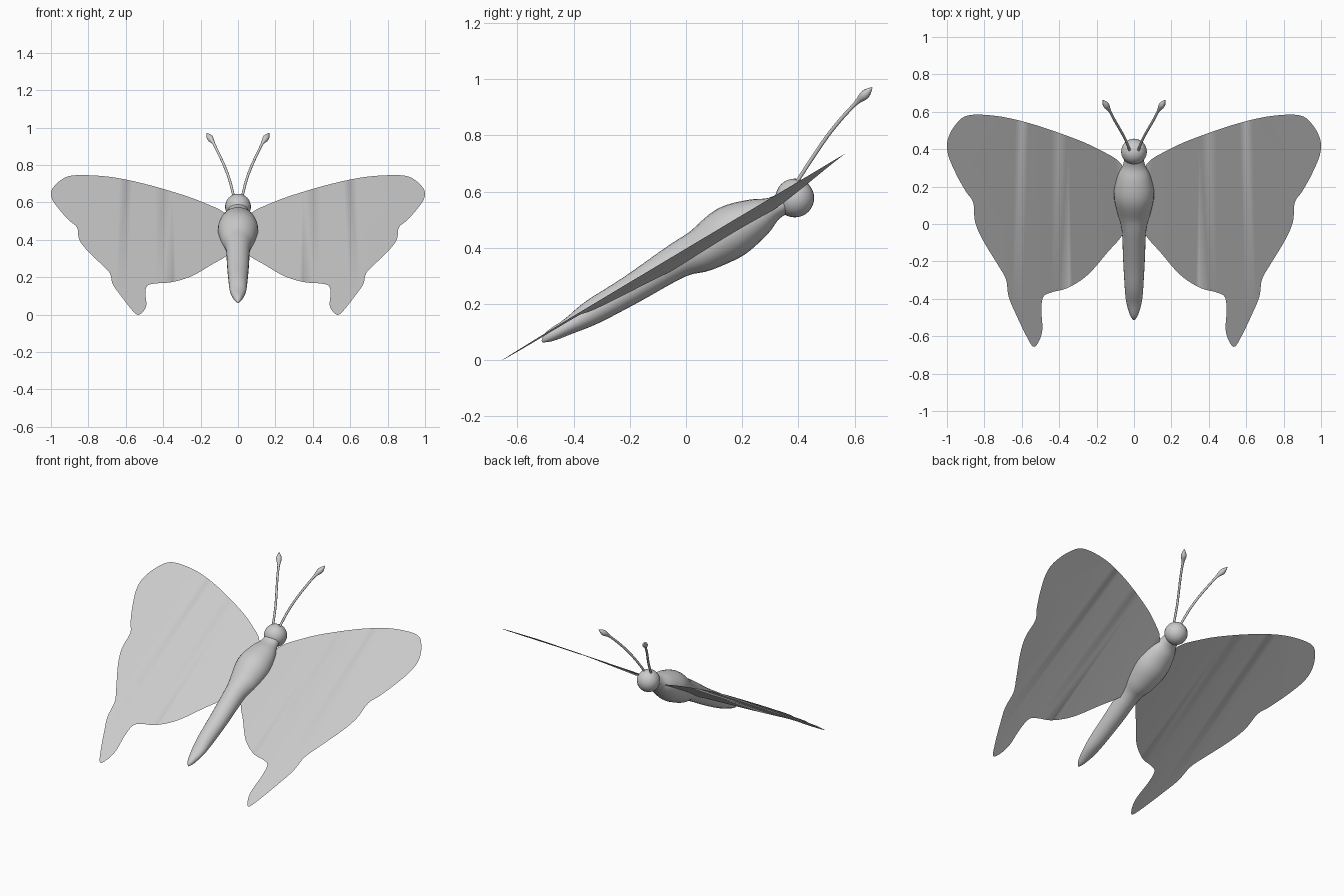
import bpy, bmesh, math
from mathutils import Vector

if "Cube" in bpy.data.objects:
    bpy.data.objects.remove(bpy.data.objects["Cube"], do_unlink=True)

grey = bpy.data.materials.new("light_grey")
grey.use_nodes = True
grey.diffuse_color = (0.6, 0.6, 0.6, 1)
grey.node_tree.nodes["Principled BSDF"].inputs["Base Color"].default_value = (0.6, 0.6, 0.6, 1)


def finish(name, bm, smooth=True):
    me = bpy.data.meshes.new(name)
    bm.to_mesh(me)
    bm.free()
    me.materials.append(grey)
    for p in me.polygons:
        p.use_smooth = smooth
    ob = bpy.data.objects.new(name, me)
    bpy.context.collection.objects.link(ob)
    return ob


def spline(points, steps, closed=False):
    """Smooth curve through points of any dimension."""
    pts = [Vector(p) for p in points]
    n = len(pts)
    pick = (lambda i: pts[i % n]) if closed else (lambda i: pts[max(0, min(n - 1, i))])
    out = []
    for i in range(n if closed else n - 1):
        a, b, c, d = (pick(i + k) for k in (-1, 0, 1, 2))
        for s in range(steps):
            t = s / steps
            out.append(b + (c - a) * (t / 2) + (a * 2 - b * 5 + c * 4 - d) * (t * t / 2)
                       + (b * 3 - a - c * 3 + d) * (t ** 3 / 2))
    if not closed:
        out.append(pts[-1])
    return out


def loft(name, path, sizes, sides, steps):
    """Elliptical tube along a path; sizes are (half width, half height)."""
    centres, radii = spline(path, steps), spline(sizes, steps)
    bm = bmesh.new()
    rings = []
    for i, (c, r) in enumerate(zip(centres, radii)):
        along = (centres[min(i + 1, len(centres) - 1)] - centres[max(i - 1, 0)]).normalized()
        up = along.cross(Vector((1, 0, 0))).normalized()
        side = up.cross(along)
        angles = [math.tau * k / sides for k in range(sides)]
        rings.append([bm.verts.new(c + side * (r[0] * math.cos(a)) + up * (r[1] * math.sin(a)))
                      for a in angles])
    for r0, r1 in zip(rings, rings[1:]):
        for k in range(sides):
            j = (k + 1) % sides
            bm.faces.new((r0[k], r0[j], r1[j], r1[k]))
    bm.faces.new(rings[0])
    bm.faces.new(rings[-1])
    bmesh.ops.recalc_face_normals(bm, faces=bm.faces)
    return finish(name, bm)


# Abdomen and thorax, tail to neck: y, z, half width, half height
BODY = [(-.512, .066, .004, .004), (-.485, .085, .022, .02), (-.415, .122, .042, .03),
        (-.333, .171, .05, .045), (-.193, .252, .058, .052), (-.03, .354, .066, .063),
        (.06, .394, .09, .08), (.16, .457, .108, .095), (.256, .509, .088, .07),
        (.312, .54, .06, .042), (.36, .565, .05, .04)]
loft("body", [(0, y, z) for y, z, w, h in BODY], [(w, h) for y, z, w, h in BODY], 24, 4)

# Head
bm = bmesh.new()
bmesh.ops.create_uvsphere(bm, u_segments=24, v_segments=16, radius=.069)
bmesh.ops.translate(bm, verts=bm.verts, vec=(0, .387, .577))
finish("head", bm)

# Wing outline seen from above, along the leading edge and back to the root
WING = [(.05, .29), (.19, .4), (.4, .487), (.6, .55), (.755, .58), (.89, .58), (.955, .53),
        (.996, .45), (.994, .37), (.95, .265), (.9, .175), (.86, .115), (.85, .013),
        (.81, -.083), (.73, -.215), (.685, -.295), (.67, -.39), (.63, -.485), (.58, -.59),
        (.54, -.655), (.51, -.63), (.49, -.565), (.495, -.46), (.485, -.39), (.44, -.365),
        (.35, -.34), (.245, -.27), (.14, -.15), (.07, -.07), (.02, .02)]


def wing(name, sign):
    bm = bmesh.new()
    bm.faces.new([bm.verts.new((p.x, p.y, 0)) for p in spline(WING, 5, closed=True)])
    # Cross cuts let the wing dip softly toward its root
    for k in range(1, 14):
        bmesh.ops.bisect_plane(bm, geom=bm.verts[:] + bm.edges[:] + bm.faces[:],
                               plane_co=(k * .05, 0, 0), plane_no=(1, 0, 0))
    bmesh.ops.triangulate(bm, faces=bm.faces)
    for v in bm.verts:
        dip = .055 * max(0, 1 - v.co.x / .7) ** 1.5
        v.co.z = .004 + .597 * (v.co.y + .658) - dip
        v.co.x *= sign
    bmesh.ops.recalc_face_normals(bm, faces=bm.faces)
    if sum(f.normal.z for f in bm.faces) < 0:
        bmesh.ops.reverse_faces(bm, faces=bm.faces)
    finish(name, bm)


# Clubbed antenna path and thickness
FEELER = [(.02, .385, .62), (.045, .45, .72), (.075, .505, .8), (.105, .557, .864),
          (.13, .605, .915), (.15, .637, .945), (.166, .662, .97)]
THICK = [.007, .007, .007, .007, .008, .017, .002]

for side, sign in (("left", 1), ("right", -1)):
    wing(side + "_wing", sign)
    loft(side + "_antenna", [(sign * x, y, z) for x, y, z in FEELER],
         [(t, t) for t in THICK], 10, 4)
